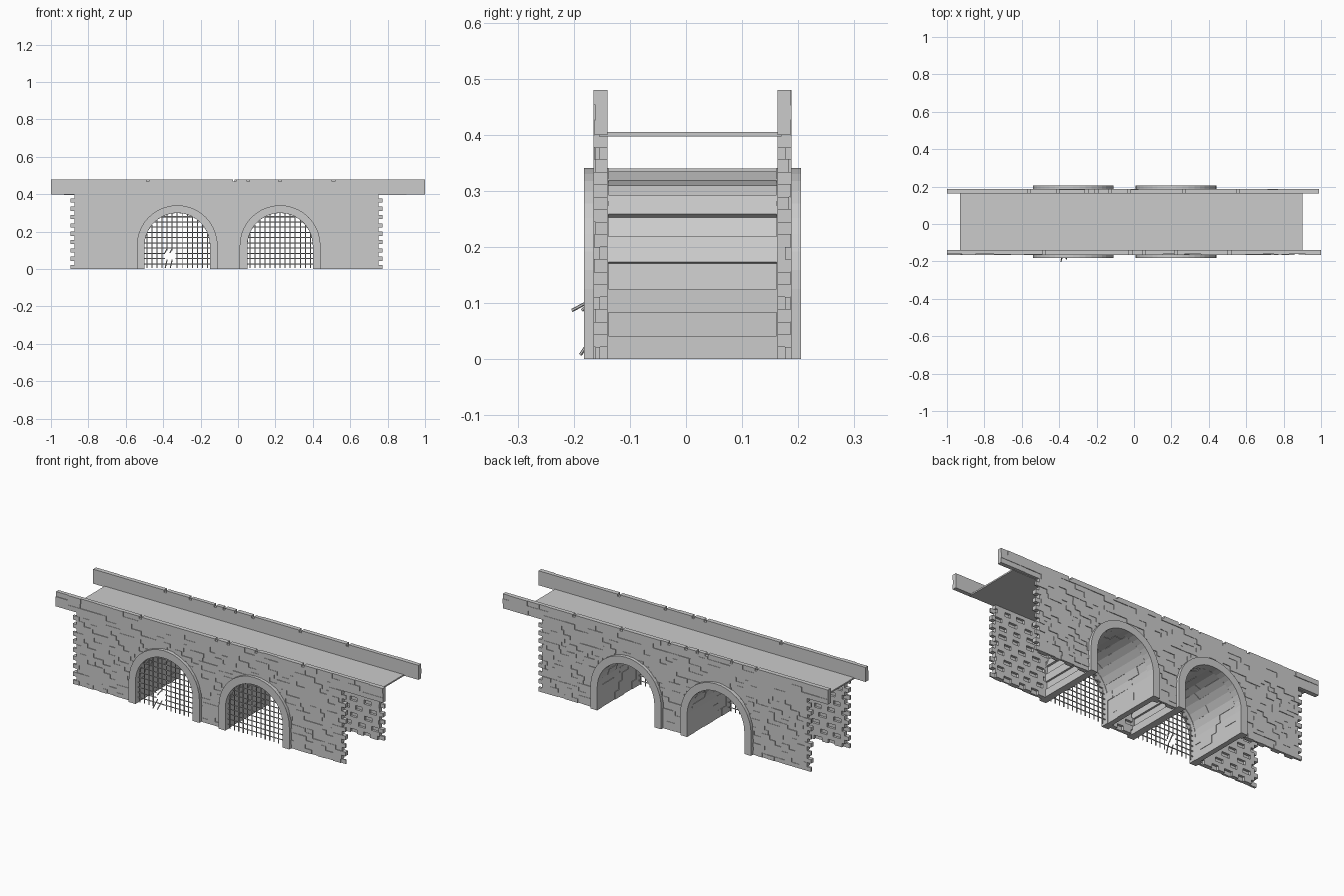
import bpy, bmesh, math, random
from mathutils import Vector, Matrix

if "Cube" in bpy.data.objects:
    bpy.data.objects.remove(bpy.data.objects["Cube"])

random.seed(4)
ARCHES = (-0.325, 0.225)      # arch centre lines
SPRING, R_IN, R_OUT = 0.125, 0.175, 0.216
COURSE = 0.4 / 18


def finish(bm, name):
    bmesh.ops.recalc_face_normals(bm, faces=bm.faces)
    me = bpy.data.meshes.new(name)
    bm.to_mesh(me)
    bm.free()
    ob = bpy.data.objects.new(name, me)
    bpy.context.collection.objects.link(ob)
    return ob


def box(bm, x0, x1, y0, y1, z0, z1):
    m = Matrix.Translation(((x0 + x1) / 2, (y0 + y1) / 2, (z0 + z1) / 2))
    bmesh.ops.create_cube(bm, size=1, matrix=m @ Matrix.Diagonal((x1 - x0, y1 - y0, z1 - z0, 1)))


def rod(bm, a, b, r=0.003):
    a, b = Vector(a), Vector(b)
    m = Matrix.Translation((a + b) / 2) @ (b - a).to_track_quat('Z', 'Y').to_matrix().to_4x4()
    bmesh.ops.create_cone(bm, segments=6, radius1=r, radius2=r, depth=(b - a).length,
                          cap_ends=True, matrix=m)


def half_width(z, r):
    if z <= SPRING:
        return r
    return math.sqrt(max(0, r * r - (z - SPRING) ** 2))


def arch_points(r, n, legs=1):
    left = [(-r, SPRING * i / legs) for i in range(legs)]
    arc = [(-r * math.cos(math.pi * i / n), SPRING + r * math.sin(math.pi * i / n)) for i in range(n + 1)]
    return left + arc + [(-x, z) for x, z in reversed(left)]


def prism(bm, quad, y0, y1):
    a = [bm.verts.new((x, y0, z)) for x, z in quad]
    b = [bm.verts.new((x, y1, z)) for x, z in quad]
    bm.faces.new(a)
    bm.faces.new(b[::-1])
    for i in range(4):
        j = (i + 1) % 4
        bm.faces.new((a[i], b[i], b[j], a[j]))


def free_spans(x0, x1, z):
    # parts of a course that lie outside both arch openings
    spans, start = [], x0
    for c in ARCHES:
        w = half_width(z, R_IN + 0.004)
        if w > 0.002:
            spans.append((start, c - w))
            start = c + w
    return spans + [(start, x1)]


def wall(name, outer, inner):
    # brick courses flush outside, alternately recessed inside, toothed ends
    bm = bmesh.new()
    sign = 1 if outer > inner else -1
    for row in range(18):
        z0 = row * COURSE
        tooth = 0.022 * (row % 2)
        for s, e in free_spans(-0.895 + tooth, 0.772 - tooth, z0):
            x, k = s, row // 2
            while x < e - 1e-4:
                w = random.uniform(0.036, 0.05)
                x2 = e if e - x < w * 1.4 else x + w
                back = inner if row % 2 or k % 2 else inner + sign * 0.013
                face = outer - sign * random.choice((0, 0, 0, 0.002, 0.004))
                box(bm, x, x2, min(face, back), max(face, back), z0, z0 + COURSE)
                x, k = x2, k + 1
    return finish(bm, name)


def parapet(name, x0, x1, ya, yb, outward):
    # long top wall, a few chipped bricks along its upper course
    bm = bmesh.new()
    for row in range(3):
        z0, h = 0.4 + row * 0.08 / 3, 0.08 / 3
        x = x0
        while x < x1 - 1e-4:
            w = random.uniform(0.05, 0.11)
            x2 = x1 if x1 - x < w * 1.4 else x + w
            d = random.choice((0, 0, 0.002, 0.004))
            top = z0 + h
            if row == 2 and x > -0.75 and x2 < 0.75 and random.random() < 0.25:
                box(bm, x, x + 0.015, ya, yb, z0, top - 0.012)
                x += 0.015
            box(bm, x, x2, ya + (d if outward < 0 else 0), yb - (d if outward > 0 else 0), z0, top)
            x = x2
    return finish(bm, name)


wall("front_wall", -0.165, -0.14)
wall("back_wall", 0.188, 0.163)
parapet("front_parapet", -1, 1, -0.165, -0.14, -1)
parapet("back_parapet", -1, 0.99, 0.163, 0.188, 1)

# road deck
bm = bmesh.new()
box(bm, -0.93, 0.90, -0.155, 0.17, 0.397, 0.405)
finish(bm, "road_deck")

for n, c in enumerate(ARCHES, 1):
    # raised stone rings on both faces
    inner, outer = arch_points(R_IN, 20), arch_points(R_OUT, 20)
    for label, y0, y1 in (("front", -0.182, -0.138), ("back", 0.161, 0.205)):
        bm = bmesh.new()
        for i in range(len(inner) - 1):
            quad = [inner[i], inner[i + 1], outer[i + 1], outer[i]]
            prism(bm, [(c + x, z) for x, z in quad], y0, y1)
        bmesh.ops.remove_doubles(bm, verts=bm.verts, dist=1e-5)
        pairs = {}
        for f in bm.faces:
            pairs.setdefault(tuple(sorted(v.index for v in f.verts)), []).append(f)
        finish(bm, f"{label}_arch_ring_{n}")

    # vaulted tunnel of staggered blocks
    bm = bmesh.new()
    ip = arch_points(R_IN, 14, 3)
    for i in range(len(ip) - 1):
        y, first = -0.14, True
        while y < 0.163 - 1e-4:
            w = 0.04 if first and i % 2 else random.uniform(0.07, 0.085)
            y2 = 0.163 if 0.163 - y < w * 1.4 else y + w
            dent = random.choice((0, 0, 0.002, 0.003))
            op = arch_points(R_IN + (0.040 if i % 2 else 0.030), 14, 3)
            pp = arch_points(R_IN + dent, 14, 3)
            quad = [pp[i], pp[i + 1], op[i + 1], op[i]]
            prism(bm, [(c + x, z) for x, z in quad], y, y2)
            y, first = y2, False
    finish(bm, f"tunnel_vault_{n}")

    # iron grate in the front opening
    bm = bmesh.new()
    for i in range(-6, 7):
        x = i * 0.027
        top = SPRING + math.sqrt(R_IN ** 2 - x * x)
        broken = n == 1 and i in (-2, -1)
        rod(bm, (c + x, -0.16, 0.1 if broken else 0.005), (c + x, -0.16, top))
        if broken:
            rod(bm, (c + x, -0.16, 0.11), (c + x - 0.012, -0.203 if i == -2 else -0.185, 0.087))
            rod(bm, (c + x - 0.01, -0.188, 0.008), (c + x, -0.16, 0.05))
    for j in range(10):
        z = 0.028 + j * 0.028
        w = half_width(z, R_IN)
        if n == 1 and j in (1, 2):
            rod(bm, (c - w, -0.157, z), (c - 0.065, -0.157, z))
            rod(bm, (c - 0.01, -0.157, z), (c + w, -0.157, z))
        else:
            rod(bm, (c - w, -0.157, z), (c + w, -0.157, z))
    finish(bm, f"iron_grate_{n}")
